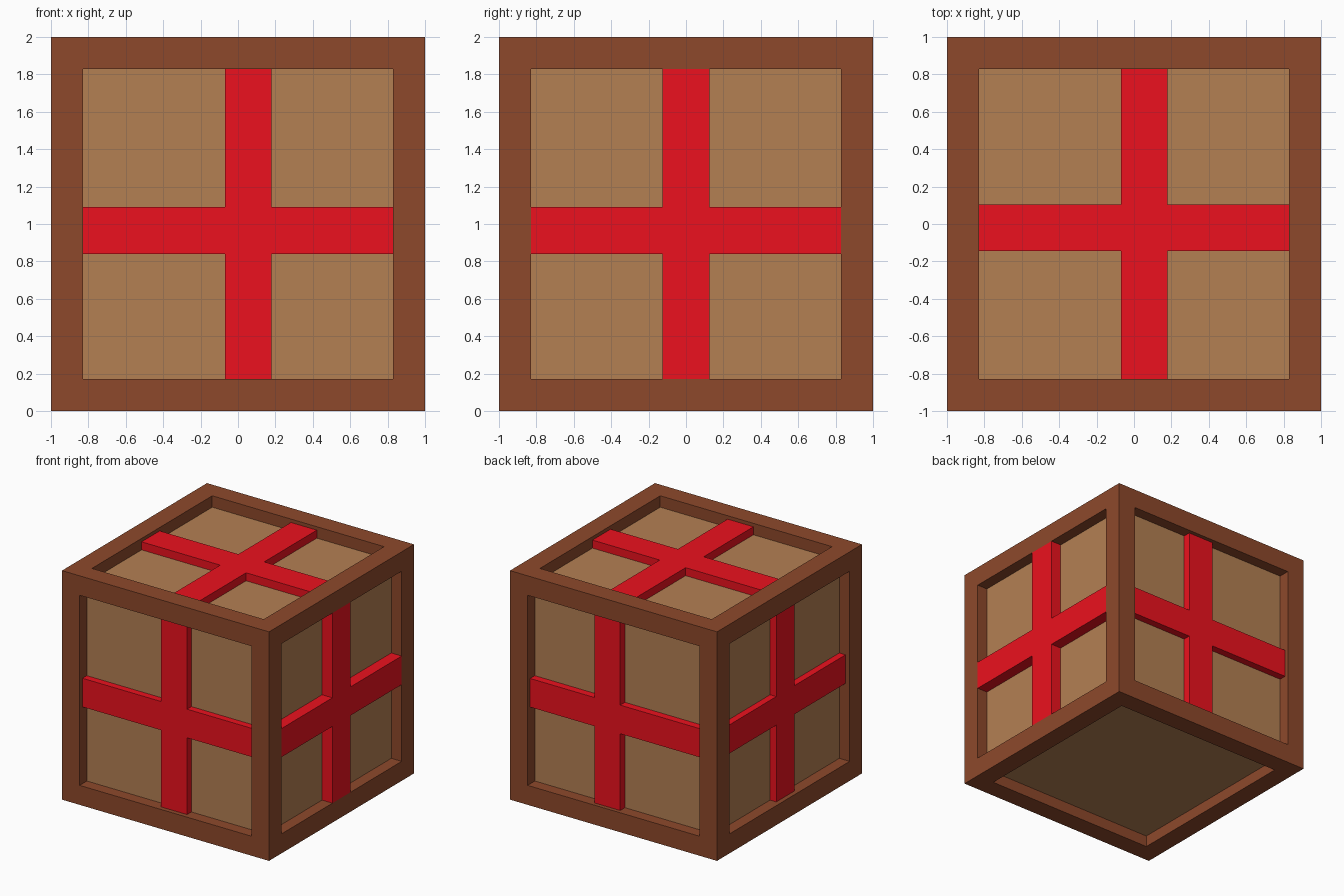
import bpy, bmesh
from mathutils import Vector

if "Cube" in bpy.data.objects:
    bpy.data.objects.remove(bpy.data.objects["Cube"])

RIM, RECESS, BAND = 0.17, 0.10, 0.25
CENTRE = Vector((0, 0, 1))


def material(name, rgb):
    m = bpy.data.materials.new(name)
    m.diffuse_color = (*rgb, 1)
    m.use_nodes = True
    m.node_tree.nodes["Principled BSDF"].inputs["Base Color"].default_value = m.diffuse_color
    return m


frame_mat = material("frame_brown", (0.27, 0.066, 0.024))
panel_mat = material("panel_tan", (0.456, 0.214, 0.086))
red_mat = material("ribbon_red", (0.84, 0.0056, 0.013))


def finish(bm, name, mats):
    bmesh.ops.recalc_face_normals(bm, faces=bm.faces)
    me = bpy.data.meshes.new(name)
    bm.to_mesh(me)
    bm.free()
    for m in mats:
        me.materials.append(m)
    ob = bpy.data.objects.new(name, me)
    bpy.context.collection.objects.link(ob)
    return ob


# Crate: cube with every side inset, then extruded inwards to leave a square-edged frame
bm = bmesh.new()
bmesh.ops.create_cube(bm, size=2)
bmesh.ops.translate(bm, verts=bm.verts, vec=CENTRE)
panels = list(bm.faces)
bmesh.ops.inset_individual(bm, faces=panels, thickness=RIM, use_even_offset=True)
panels = bmesh.ops.extrude_discrete_faces(bm, faces=panels)["faces"]
for f in panels:
    f.normal_update()
    f.material_index = 1
    bmesh.ops.translate(bm, verts=f.verts, vec=-f.normal * RECESS)
finish(bm, "crate", [frame_mat, panel_mat])


# Cross: plus-shaped profile extruded outwards from a recessed panel
def cross(name, u, v, n, u0, v0, inset):
    u, v, n = Vector(u), Vector(v), Vector(n)
    e, u1, v1 = 1 - RIM, u0 + BAND, v0 + BAND
    plus = [(u0, -e), (u1, -e), (u1, v0), (e, v0), (e, v1), (u1, v1),
            (u1, e), (u0, e), (u0, v1), (-e, v1), (-e, v0), (u0, v0)]
    bm = bmesh.new()
    base = [bm.verts.new(CENTRE + u * a + v * b + n * (1 - RECESS)) for a, b in plus]
    face = bm.faces.new(base)
    top = bmesh.ops.extrude_face_region(bm, geom=[face], use_keep_orig=True)["geom"]
    bmesh.ops.translate(bm, vec=n * (RECESS - inset),
                        verts=[g for g in top if isinstance(g, bmesh.types.BMVert)])
    finish(bm, name, [red_mat])


X, Y, Z = (1, 0, 0), (0, 1, 0), (0, 0, 1)
cross("front_cross", X, Z, (0, -1, 0), -0.07, -0.16, 0.04)
cross("back_cross", X, Z, Y, -0.04, -0.16, 0.035)
cross("right_cross", Y, Z, X, -0.125, -0.16, 0.0)
cross("left_cross", Y, Z, (-1, 0, 0), -0.125, -0.16, 0.04)
cross("top_cross", X, Y, Z, -0.07, -0.145, 0.03)
